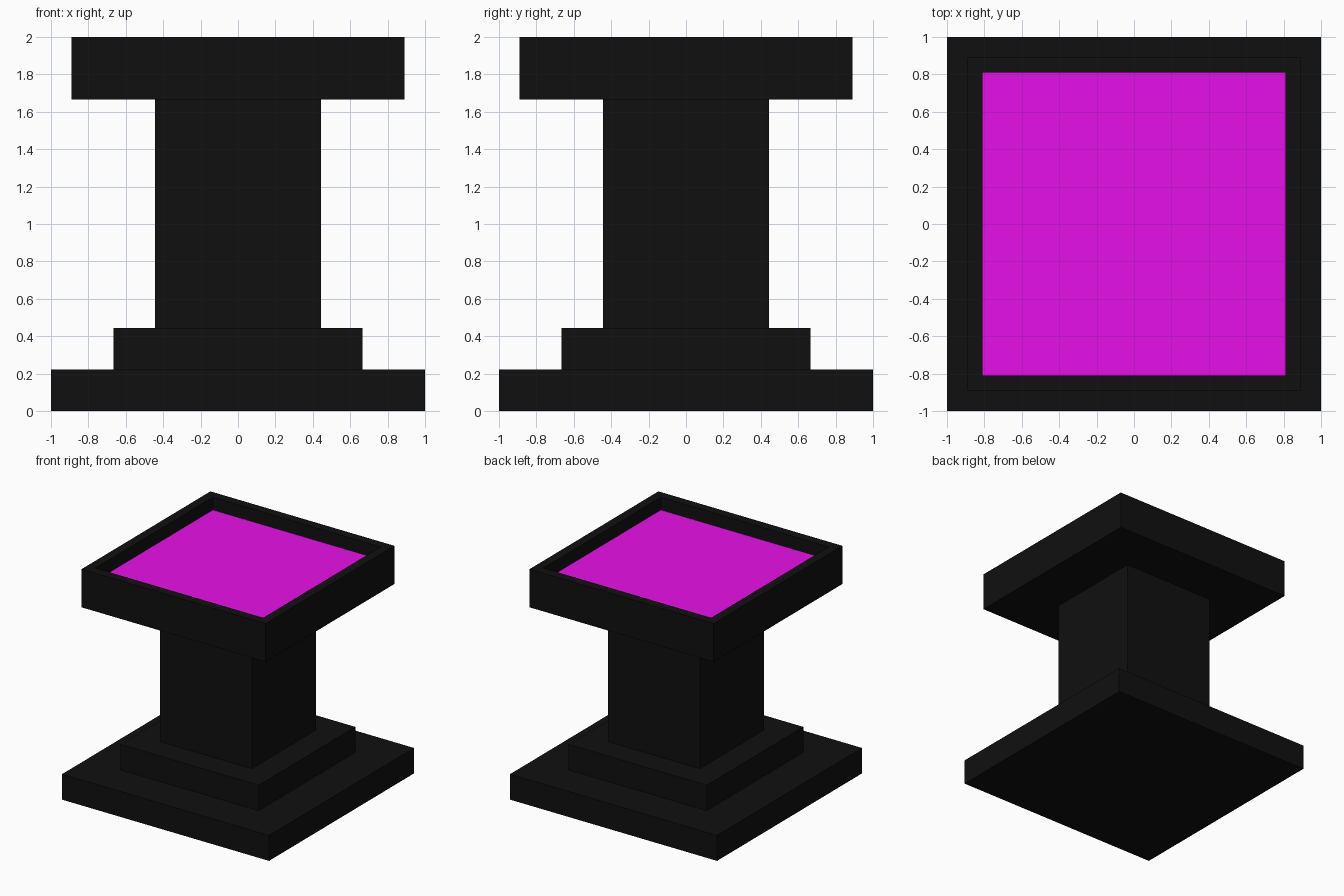
import bpy
import bmesh

cube = bpy.data.objects.get("Cube")
if cube:
    bpy.data.objects.remove(cube, do_unlink=True)


def make_material(name, color):
    mat = bpy.data.materials.new(name)
    mat.use_nodes = True
    mat.diffuse_color = color
    mat.node_tree.nodes["Principled BSDF"].inputs["Base Color"].default_value = color
    return mat


black = make_material("soft_black", (0.005, 0.005, 0.005, 1))
magenta = make_material("magenta", (0.8, 0.005, 0.8, 1))

UNIT = 1 / 9  # all proportions sit on this step


def add_block(name, half, bottom, top, recess=None):
    """Square block; recess = (rim width, depth) sinks a magenta panel in the top."""
    bm = bmesh.new()
    bmesh.ops.create_cube(bm, size=1)
    for v in bm.verts:
        v.co.x *= 2 * half * UNIT
        v.co.y *= 2 * half * UNIT
        v.co.z = (top if v.co.z > 0 else bottom) * UNIT
    if recess:
        rim, depth = recess
        bm.normal_update()
        panel = max(bm.faces, key=lambda f: f.calc_center_median().z)
        # First inset makes the flat rim, second drops the walls
        bmesh.ops.inset_region(bm, faces=[panel], thickness=rim * UNIT)
        walls = bmesh.ops.extrude_discrete_faces(bm, faces=[panel])
        panel = walls["faces"][0]
        bmesh.ops.translate(bm, verts=panel.verts, vec=(0, 0, -depth * UNIT))
        panel.material_index = 1
        bmesh.ops.recalc_face_normals(bm, faces=bm.faces)
    mesh = bpy.data.meshes.new(name)
    bm.to_mesh(mesh)
    bm.free()
    mesh.materials.append(black)
    if recess:
        mesh.materials.append(magenta)
    obj = bpy.data.objects.new(name, mesh)
    bpy.context.collection.objects.link(obj)
    return obj


# Stepped foot, square column and recessed top tray
add_block("base_plinth", 9, 0, 2)
add_block("base_step", 6, 2, 4)
add_block("column", 4, 4, 15)
add_block("top_tray", 8, 15, 18, recess=(1, 1))
